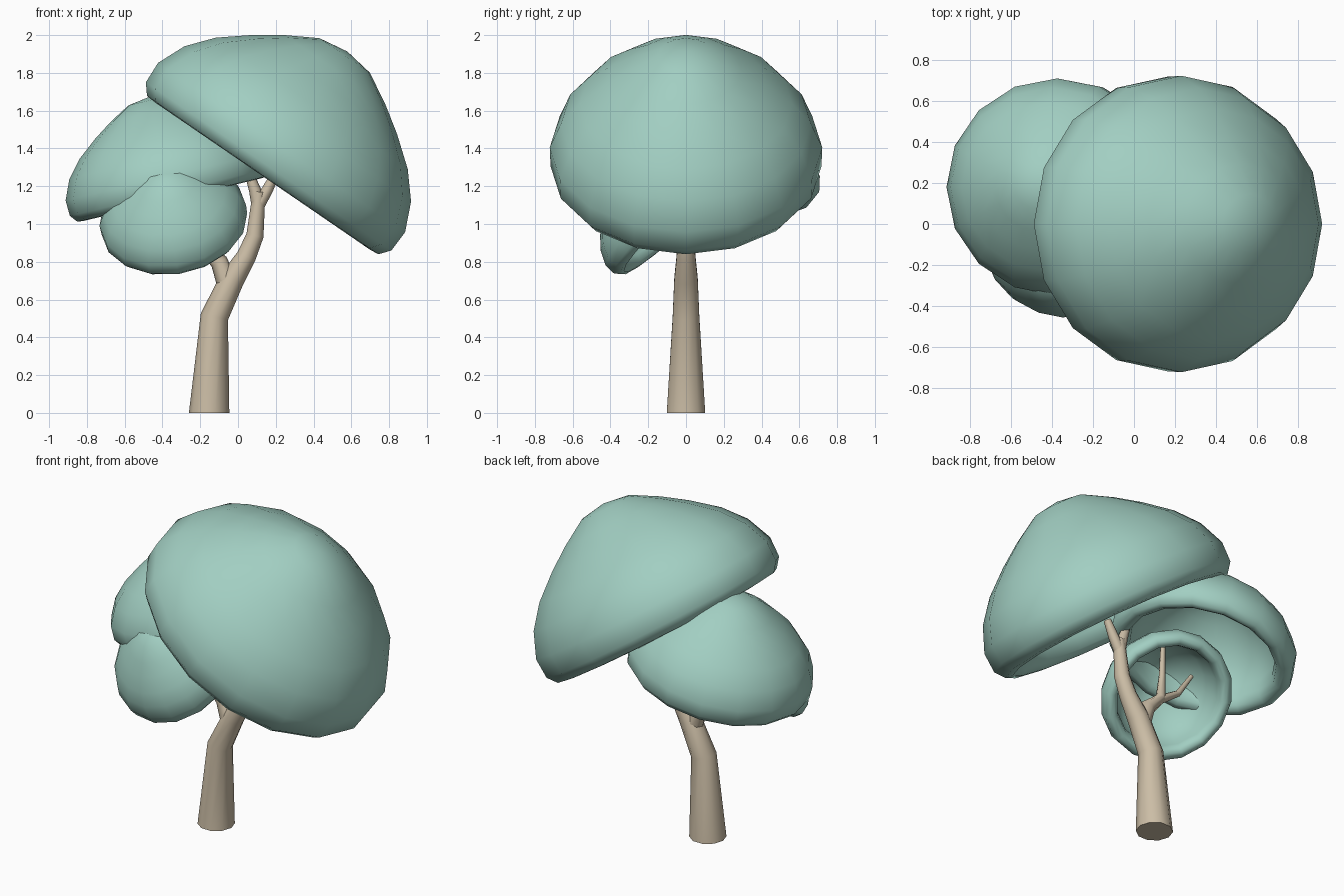
import bpy, bmesh, math
from mathutils import Vector, Matrix

if "Cube" in bpy.data.objects:
    bpy.data.objects.remove(bpy.data.objects["Cube"])


def material(name, rgb):
    m = bpy.data.materials.new(name)
    m.diffuse_color = (*rgb, 1)
    m.use_nodes = True
    m.node_tree.nodes["Principled BSDF"].inputs["Base Color"].default_value = m.diffuse_color
    return m


LEAF = material("leaf_green", (0.36, 0.62, 0.54))
BARK = material("bark", (0.60, 0.51, 0.38))


def skin(bm, rings):
    """Bridge successive vertex rings with quads."""
    for a, b in zip(rings, rings[1:]):
        n = len(a)
        for i in range(n):
            j = (i + 1) % n
            bm.faces.new((a[i], a[j], b[j], b[i]))


def finish(bm, name, mat, angle):
    bmesh.ops.recalc_face_normals(bm, faces=bm.faces)
    me = bpy.data.meshes.new(name)
    bm.to_mesh(me)
    bm.free()
    me.materials.append(mat)
    ob = bpy.data.objects.new(name, me)
    bpy.context.collection.objects.link(ob)
    bpy.context.view_layer.objects.active = ob
    ob.select_set(True)
    bpy.ops.object.shade_smooth_by_angle(angle=math.radians(angle))
    ob.select_set(False)
    return ob


# Hollow cap profile (radius, height): outer dome, rolled lip, inner bowl
CAP = [(.16, .735), (.32, .645), (.46, .55), (.61, .43), (.72, .30), (.785, .15),
       (.78, .03), (.735, -.025), (.685, -.03), (.64, .0), (.615, .07), (.61, .17),
       (.53, .33), (.40, .46), (.27, .55), (.13, .61)]


def canopy(name, centre, axis, scale, squash, sides=16):
    rot = Vector((0, 0, 1)).rotation_difference(Vector(axis)).to_matrix().to_4x4()
    xf = Matrix.Translation(centre) @ rot @ Matrix.Diagonal((scale, scale * squash, scale, 1))
    bm = bmesh.new()
    rings = []
    for r, h in CAP:
        rings.append([bm.verts.new((r * math.cos(t), r * math.sin(t), h))
                      for t in (2 * math.pi * i / sides for i in range(sides))])
    skin(bm, rings)
    for ring, h in ((rings[0], .76), (rings[-1], .63)):
        tip = bm.verts.new((0, 0, h))
        for i in range(sides):
            bm.faces.new((ring[i], ring[(i + 1) % sides], tip))
    bm.transform(xf)
    return finish(bm, name, LEAF, 180)


def limb(name, path, sides=10):
    """Tapered tube along (x, z, radius) points in the y = 0 plane."""
    bm = bmesh.new()
    pts = [Vector((x, 0, z)) for x, z, _ in path]
    rings = []
    for k, p in enumerate(pts):
        if k == 0:
            d = Vector((0, 0, 1)) if p.z == 0 else pts[1] - p
        elif k == len(pts) - 1:
            d = p - pts[k - 1]
        else:
            d = (p - pts[k - 1]).normalized() + (pts[k + 1] - p).normalized()
        d.normalize()
        side = Vector((d.z, 0, -d.x))
        r = path[k][2]
        rings.append([bm.verts.new(p + side * r * math.cos(t) + Vector((0, r * math.sin(t), 0)))
                      for t in (2 * math.pi * i / sides for i in range(sides))])
    skin(bm, rings)
    bm.faces.new(rings[0])
    bm.faces.new(rings[-1])
    return finish(bm, name, BARK, 60)


# Three leaf caps
canopy("large_canopy", (.145, 0, 1.28), (.565, 0, .825), 1.01, .91)
canopy("middle_canopy", (-.35, .18, 1.15), (-.233, 0, .972), .705, .955)
canopy("small_canopy", (-.335, -.085, .99), (-.14, -.67, .73), .50, 1.0)

# Trunk and branches
limb("trunk", [(-.153, 0, .107), (-.125, .51, .074), (-.03, .71, .065),
               (.045, .83, .052), (.09, .94, .046), (.105, 1.10, .037), (.112, 1.17, .034)])
limb("upper_left_twig", [(.108, 1.08, .034), (.09, 1.18, .032), (.055, 1.28, .022)], 8)
limb("upper_right_twig", [(.108, 1.10, .034), (.155, 1.18, .030), (.20, 1.27, .022)], 8)
limb("left_branch", [(-.045, .65, .058), (-.10, .80, .047), (-.20, .90, .030),
                     (-.21, 1.05, .019), (-.22, 1.35, .012)], 8)
limb("left_twig", [(-.18, .88, .028), (-.33, .98, .019), (-.43, 1.13, .013)], 8)
